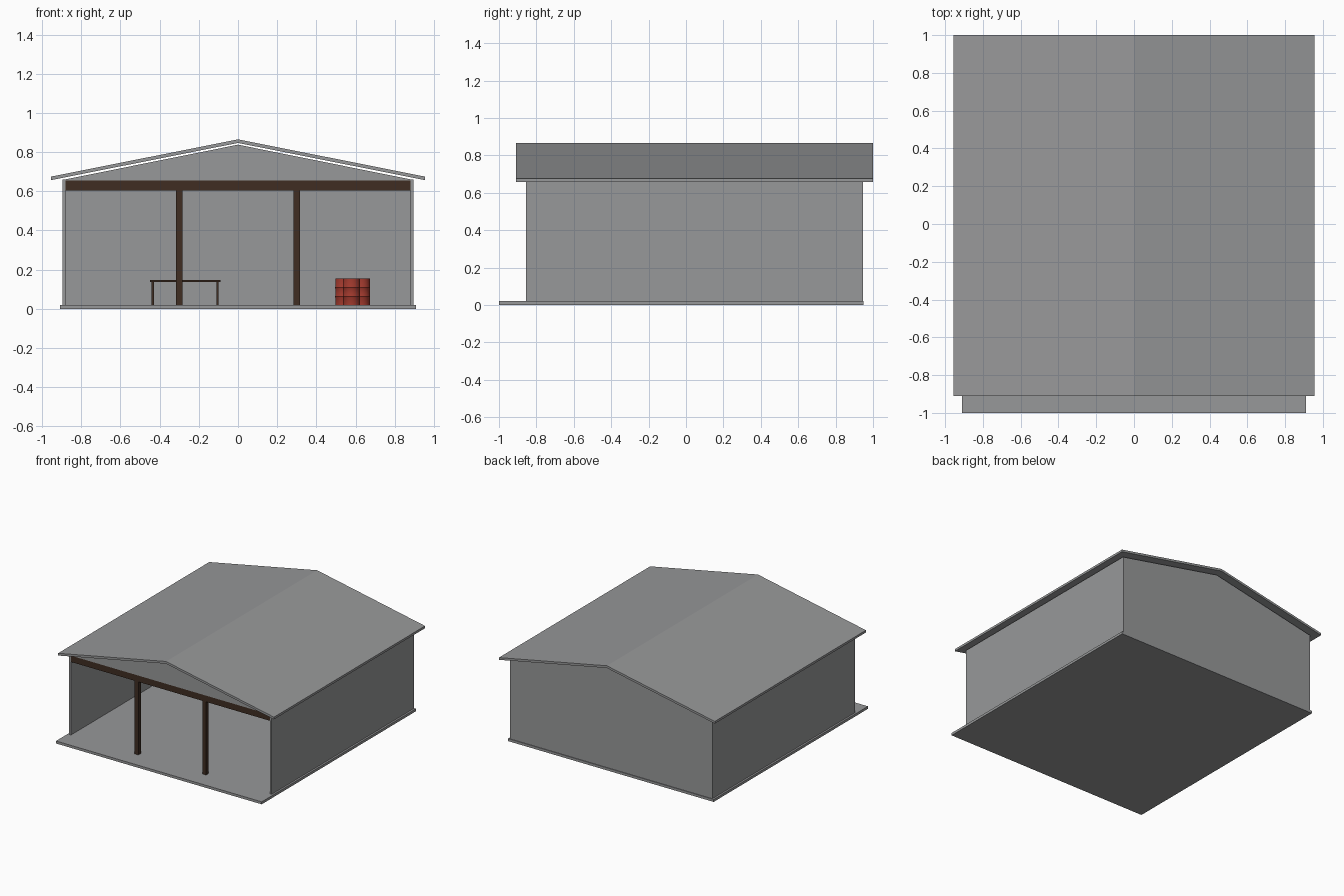
import bpy
import bmesh

cube = bpy.data.objects.get("Cube")
if cube:
    bpy.data.objects.remove(cube, do_unlink=True)


def make_material(name, colour):
    mat = bpy.data.materials.new(name)
    mat.use_nodes = True
    mat.diffuse_color = (*colour, 1)
    mat.node_tree.nodes["Principled BSDF"].inputs["Base Color"].default_value = (*colour, 1)
    return mat


GREY = make_material("grey sheet metal", (0.31, 0.315, 0.32))
BROWN = make_material("dark brown timber", (0.05, 0.027, 0.016))
RED = make_material("red paint", (0.36, 0.042, 0.027))


def finish(name, bm, mat):
    bmesh.ops.recalc_face_normals(bm, faces=bm.faces)
    mesh = bpy.data.meshes.new(name)
    bm.to_mesh(mesh)
    bm.free()
    mesh.materials.append(mat)
    obj = bpy.data.objects.new(name, mesh)
    bpy.context.collection.objects.link(obj)
    return obj


def box(name, x, y, z, mat):
    """Box given as (min, max) on each axis."""
    bm = bmesh.new()
    bmesh.ops.create_cube(bm, size=1)
    for v in bm.verts:
        v.co = [r[0] if c < 0 else r[1] for c, r in zip(v.co, (x, y, z))]
    return finish(name, bm, mat)


def extrude_y(name, profile, y0, y1, mat):
    """Extrude an (x, z) outline along y."""
    bm = bmesh.new()
    face = bm.faces.new([bm.verts.new((x, y0, z)) for x, z in profile])
    new = bmesh.ops.extrude_face_region(bm, geom=[face])["geom"]
    moved = [g for g in new if isinstance(g, bmesh.types.BMVert)]
    bmesh.ops.translate(bm, verts=moved, vec=(0, y1 - y0, 0))
    return finish(name, bm, mat)


def lathe(name, profile, x, y, mat, sides=24):
    """Spin an (r, z) outline around a vertical axis."""
    bm = bmesh.new()
    verts = [bm.verts.new((r, 0, z)) for r, z in profile]
    edges = [bm.edges.new(pair) for pair in zip(verts, verts[1:])]
    bmesh.ops.spin(bm, geom=verts + edges, cent=(0, 0, 0), axis=(0, 0, 1),
                   angle=6.283185307, steps=sides)
    bmesh.ops.remove_doubles(bm, verts=bm.verts, dist=0.0003)
    obj = finish(name, bm, mat)
    obj.location = (x, y, 0)
    bpy.ops.object.select_all(action="DESELECT")
    obj.select_set(True)
    bpy.context.view_layer.objects.active = obj
    bpy.ops.object.shade_smooth_by_angle()
    return obj


FLOOR = 0.02
FRONT, BACK = -0.855, 0.945
HALF, WALL = 0.895, 0.015
EAVE, APEX = 0.661, 0.838

# Floor slab
box("floor_slab", (-0.91, 0.91), (-1, 0.95), (0, FLOOR), GREY)

# Side walls
for side, s in (("left", 1), ("right", -1)):
    xs = sorted((s * HALF, s * (HALF - WALL)))
    box(f"{side}_wall", xs, (FRONT, BACK), (FLOOR, EAVE), GREY)

# Back wall and front gable stop just short of the roof, leaving a vent gap
inner = HALF - WALL
extrude_y("back_wall", [(-inner, FLOOR), (inner, FLOOR), (inner, EAVE),
                        (0, APEX), (-inner, EAVE)], BACK - WALL, BACK, GREY)
extrude_y("front_gable", [(-inner, 0.655), (inner, 0.655), (inner, EAVE),
                          (0, APEX), (-inner, EAVE)], FRONT, FRONT + WALL, GREY)

# Pitched roof
extrude_y("roof", [(-0.955, 0.657), (0, 0.847), (0.955, 0.657),
                   (0.955, 0.675), (0, 0.865), (-0.955, 0.675)], -0.91, 1, GREY)

# Timber front frame
box("front_beam", (-inner, inner), (FRONT, FRONT + 0.035), (0.605, 0.655), BROWN)
for side, x in (("left", 0.3), ("right", -0.3)):
    box(f"{side}_front_post", (x - 0.016, x + 0.016), (FRONT, FRONT + 0.033),
        (FLOOR, 0.605), BROWN)

# Table: planked top, end rails and legs
for i in range(4):
    y = 0.34 + i * 0.046
    box(f"table_plank_{i + 1}", (-0.45, -0.09), (y, y + 0.042), (0.138, 0.147), BROWN)
for end, x in (("left", -0.105), ("right", -0.435)):
    box(f"table_{end}_rail", (x - 0.006, x + 0.006), (0.35, 0.51), (0.128, 0.138), BROWN)
    for place, y in (("front", 0.36), ("back", 0.5)):
        box(f"table_{place}_{end}_leg", (x - 0.006, x + 0.006), (y - 0.006, y + 0.006),
            (FLOOR, 0.13), BROWN)

# Cluster of ribbed drums
R = 0.043
drum = [(0, FLOOR), (R, FLOOR)]
for z in (0.062, 0.108):
    drum += [(R, z - 0.004), (R + 0.002, z), (R, z + 0.004)]
drum += [(R, 0.155), (R - 0.004, 0.155), (R - 0.004, 0.151), (0, 0.151)]
for i, (x, y) in enumerate(((0.54, 0.75), (0.58, 0.67), (0.63, 0.75))):
    lathe(f"drum_{i + 1}", drum, x, y, RED)
